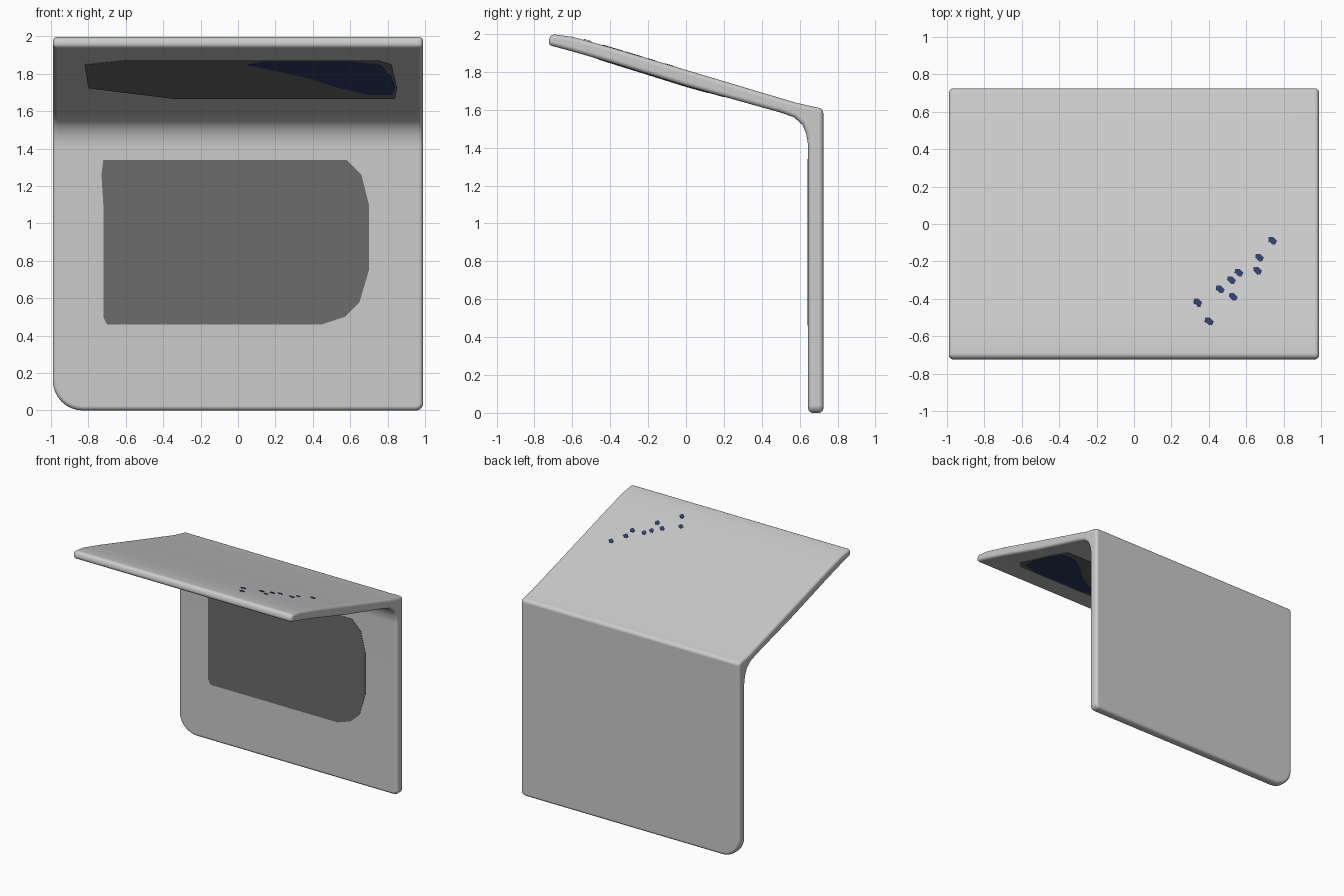
import bpy, bmesh

if "Cube" in bpy.data.objects:
    bpy.data.objects.remove(bpy.data.objects["Cube"])


def material(name, rgb):
    m = bpy.data.materials.new(name)
    m.diffuse_color = (*rgb, 1)
    m.use_nodes = True
    m.node_tree.nodes["Principled BSDF"].inputs["Base Color"].default_value = m.diffuse_color
    return m


def add_object(name, bm, mat=None):
    me = bpy.data.meshes.new(name)
    bm.to_mesh(me)
    bm.free()
    ob = bpy.data.objects.new(name, me)
    bpy.context.collection.objects.link(ob)
    if mat:
        me.materials.append(mat)
    return ob


def inlay(name, rows, mat):
    """Thin coloured strip skinned through rows of (y, z, x_left, x_right)."""
    bm = bmesh.new()
    pairs = [(bm.verts.new((a, y, z)), bm.verts.new((b, y, z))) for y, z, a, b in rows]
    for (a, b), (c, d) in zip(pairs, pairs[1:]):
        bm.faces.new((a, b, d, c))
    ob = add_object(name, bm, mat)
    mod = ob.modifiers.new("thickness", 'SOLIDIFY')
    mod.thickness = 0.003
    mod.offset = 0
    return ob


# Folded shell: side profile (y, z) swept across the width
profile = [(0.725, 0), (0.725, 1.605), (0.58, 1.637), (0, 1.81), (-0.4, 1.93),
           (-0.6, 1.985), (-0.715, 2.0), (-0.73, 1.943), (-0.6, 1.908),
           (-0.4, 1.85), (0, 1.725), (0.5, 1.585), (0.57, 1.56), (0.615, 1.52),
           (0.635, 1.47), (0.645, 1.41), (0.645, 0)]
bm = bmesh.new()
face = bm.faces.new([bm.verts.new((-0.99, y, z)) for y, z in profile])
ext = bmesh.ops.extrude_face_region(bm, geom=[face])
moved = [v for v in ext["geom"] if isinstance(v, bmesh.types.BMVert)]
bmesh.ops.translate(bm, verts=moved, vec=(1.98, 0, 0))
bmesh.ops.recalc_face_normals(bm, faces=bm.faces)

# Bottom corners: large radius on the left, small on the right
for side, radius in ((-1, 0.16), (1, 0.04)):
    edges = [e for e in bm.edges
             if all(v.co.z < 1e-4 and v.co.x * side > 0.98 for v in e.verts)]
    bmesh.ops.bevel(bm, geom=edges, offset=radius, segments=8, profile=0.5,
                    affect='EDGES')
for f in bm.faces:
    f.smooth = True
shell = add_object("folded_shell", bm)
bev = shell.modifiers.new("soft_edges", 'BEVEL')
bev.width = 0.024
bev.segments = 4
bev.limit_method = 'ANGLE'
bev.angle_limit = 0.7
bev.use_clamp_overlap = False
shell.modifiers.new("flat_shading", 'WEIGHTED_NORMAL').keep_sharp = True

dark = material("dark_grey", (0.15, 0.15, 0.15))
navy = material("navy", (0.03, 0.05, 0.14))

# Dark field on the front of the upright panel
inlay("front_panel", [(0.644, z, a, b) for z, a, b in (
    (0.46, -0.70, 0.45), (0.50, -0.72, 0.57), (0.58, -0.72, 0.65),
    (0.75, -0.72, 0.70), (1.10, -0.72, 0.70), (1.26, -0.73, 0.66),
    (1.34, -0.72, 0.58))], dark)

# Dark field and navy patch under the sloping panel
inlay("underside_panel", [
    (-0.48, 1.874, -0.6, 0.75), (-0.4, 1.849, -0.82, 0.82),
    (0, 1.724, -0.8, 0.85), (0.2, 1.668, -0.35, 0.84)], dark)
inlay("underside_navy_patch", [
    (-0.46, 1.866, 0.15, 0.6), (-0.4, 1.847, 0.05, 0.76),
    (-0.2, 1.7845, 0.35, 0.82), (0, 1.722, 0.55, 0.84),
    (0.12, 1.6885, 0.7, 0.82)], navy)

# Small navy flecks on the top
for i, (x, y) in enumerate([(0.34, -0.42), (0.46, -0.35), (0.52, -0.30), (0.56, -0.26),
                            (0.66, -0.25), (0.67, -0.18), (0.74, -0.09),
                            (0.53, -0.39), (0.40, -0.52)]):
    inlay(f"top_fleck_{i + 1}", [
        (y + dy, 1.8105 - 0.3 * (y + dy), x + a, x + b)
        for dy, a, b in ((-0.02, 0.0, 0.015), (0, -0.022, 0.025), (0.02, -0.02, 0.005))], navy)
